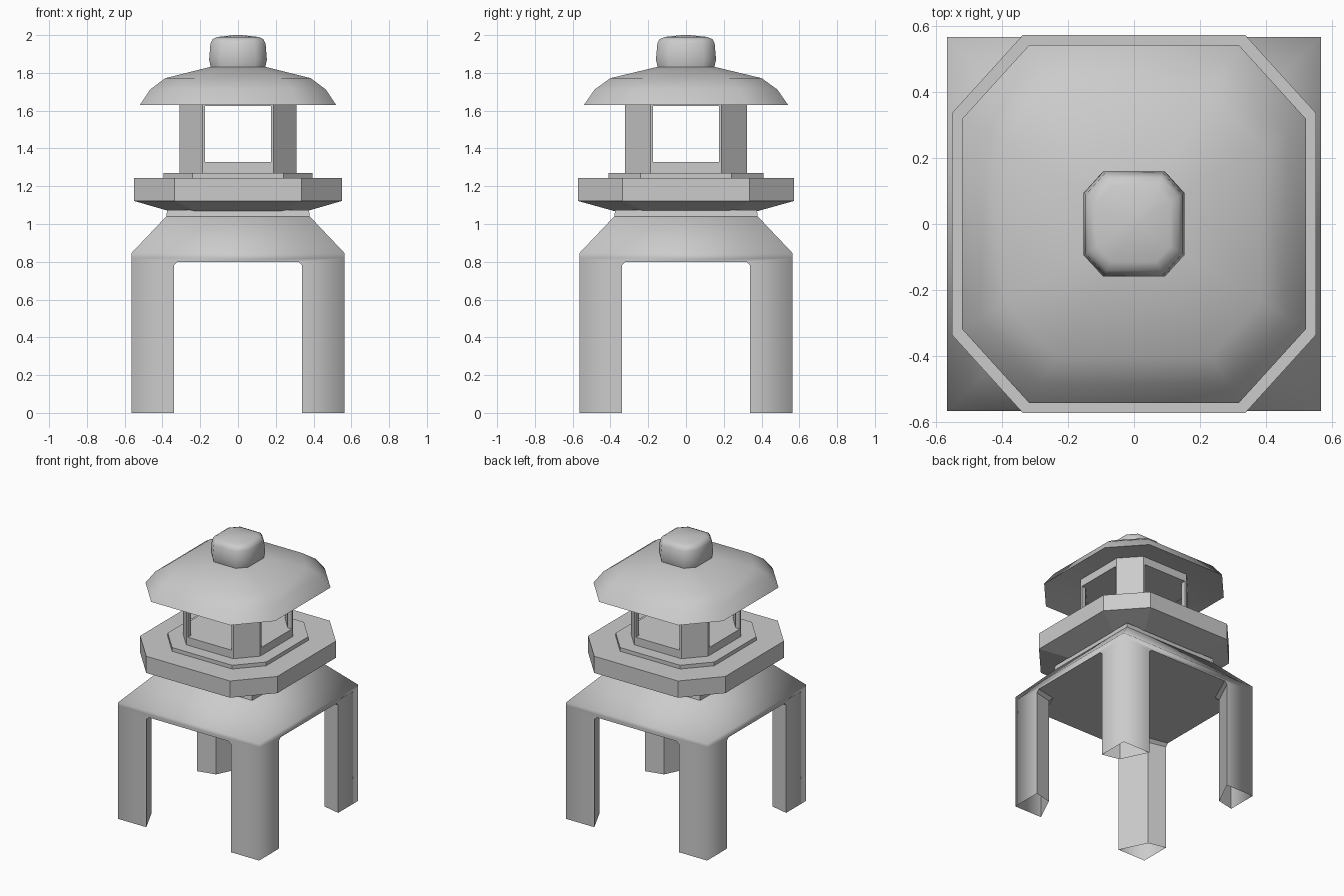
import bpy, bmesh
from math import radians, copysign

if "Cube" in bpy.data.objects:
    bpy.data.objects.remove(bpy.data.objects["Cube"])


def make_object(name, verts, faces):
    mesh = bpy.data.meshes.new(name)
    mesh.from_pydata(verts, [], faces)
    bm = bmesh.new()
    bm.from_mesh(mesh)
    bmesh.ops.recalc_face_normals(bm, faces=bm.faces)
    bm.to_mesh(mesh)
    bm.free()
    obj = bpy.data.objects.new(name, mesh)
    bpy.context.collection.objects.link(obj)
    return obj


def square(r, z):
    return [(r, -r, z), (r, r, z), (-r, r, z), (-r, -r, z)]


def octagon(r, z, k=0.61, stretch=1.04):
    # Square of half-width r with cut corners, slightly deeper than wide
    s = stretch
    pts = [(1, -k), (1, k), (k, s), (-k, s), (-1, k), (-1, -k), (-k, -s), (k, -s)]
    return [(r * x, r * y, z) for x, y in pts]


def loft(name, rings, closed=False):
    # Skin a stack of rings; closed joins last to first, otherwise cap both ends
    n, m = len(rings[0]), len(rings)
    faces = []
    for i in range(m if closed else m - 1):
        a, b = i * n, (i + 1) % m * n
        faces += [(a + j, a + (j + 1) % n, b + (j + 1) % n, b + j) for j in range(n)]
    if not closed:
        faces += [tuple(range(n)), tuple(range((m - 1) * n, m * n))]
    return make_object(name, [p for r in rings for p in r], faces)


def cut_both_ways(obj, profile):
    # Cut an x-z profile right through the object along y and along x
    for along_x in (False, True):
        rings = [[(d, x, z) if along_x else (x, d, z) for x, z in profile] for d in (-1, 1)]
        cutter = loft("cutter", rings)
        cutter.hide_render = True
        mod = obj.modifiers.new("opening", 'BOOLEAN')
        mod.operation, mod.solver, mod.object = 'DIFFERENCE', 'EXACT', cutter
        bpy.context.view_layer.objects.active = obj
        bpy.ops.object.modifier_apply(modifier=mod.name)
        bpy.data.objects.remove(cutter)


def smooth(obj, angle):
    bpy.ops.object.select_all(action='DESELECT')
    obj.select_set(True)
    bpy.context.view_layer.objects.active = obj
    bpy.ops.object.shade_smooth_by_angle(angle=radians(angle))


# Four-legged base with a sloped top and chamfered arches
base = loft("legged_base", [square(0.565, 0), square(0.565, 0.82), square(0.565, 0.845),
                            square(0.38, 1.04), square(0.375, 1.075)])
cut_both_ways(base, [(-0.34, -0.1), (0.34, -0.1), (0.34, 0.78),
                     (0.32, 0.80), (-0.32, 0.80), (-0.34, 0.78)])

bm = bmesh.new()
bm.from_mesh(base.data)
# Pull each leg's inner corner outwards, giving a kite-shaped section
for v in bm.verts:
    x, y, z = v.co
    if z < 0.81 and abs(abs(x) - abs(y)) < 0.005 and abs(x) < 0.4:
        v.co.x += copysign(0.095, x)
        v.co.y += copysign(0.03, y)
bm.normal_update()
# Open leg bottoms, soft outer corners, crisp inner edges and neck
bottoms = [f for f in bm.faces if f.normal.z < -0.9 and f.calc_center_median().z < 0.01]
bmesh.ops.delete(bm, geom=bottoms, context='FACES')


def is_hard(f):
    c = f.calc_center_median()
    return c.z > 1.04 or (f.normal.z < 0.3 and f.normal.x * c.x + f.normal.y * c.y < 0.05)


for f in bm.faces:
    f.smooth = True
for e in bm.edges:
    e.smooth = not any(is_hard(f) for f in e.link_faces)
bm.to_mesh(base.data)
bm.free()

# Octagonal platform with a tapered underside, and the step on top of it
loft("platform", [octagon(0.37, 1.07), octagon(0.55, 1.122), octagon(0.55, 1.243)])
loft("platform_step", [octagon(0.395, 1.235), octagon(0.395, 1.27)])

# Thin-walled light chamber with four windows, raised floor and ceiling
chamber = loft("light_chamber", [octagon(0.31, 1.265), octagon(0.31, 1.69),
                                 octagon(0.28, 1.69), octagon(0.28, 1.265)], closed=True)
cut_both_ways(chamber, [(-0.175, 1.328), (0.175, 1.328), (0.175, 1.625), (-0.175, 1.625)])
for name, low, high in (("chamber_floor", 1.27, 1.328), ("chamber_ceiling", 1.625, 1.685)):
    loft(name, [octagon(0.28, low), octagon(0.28, high)])

# Curved roof with a recessed underside
roof = loft("roof", [octagon(0.30, 1.685), octagon(0.52, 1.63), octagon(0.465, 1.712),
                     octagon(0.385, 1.772), octagon(0.145, 1.832)])
smooth(roof, 60)

# Rounded finial
finial = loft("finial", [octagon(0.143, 1.825), octagon(0.153, 1.87), octagon(0.146, 1.955),
                         octagon(0.135, 1.978), octagon(0.11, 1.99), octagon(0.02, 2.0)])
smooth(finial, 60)
